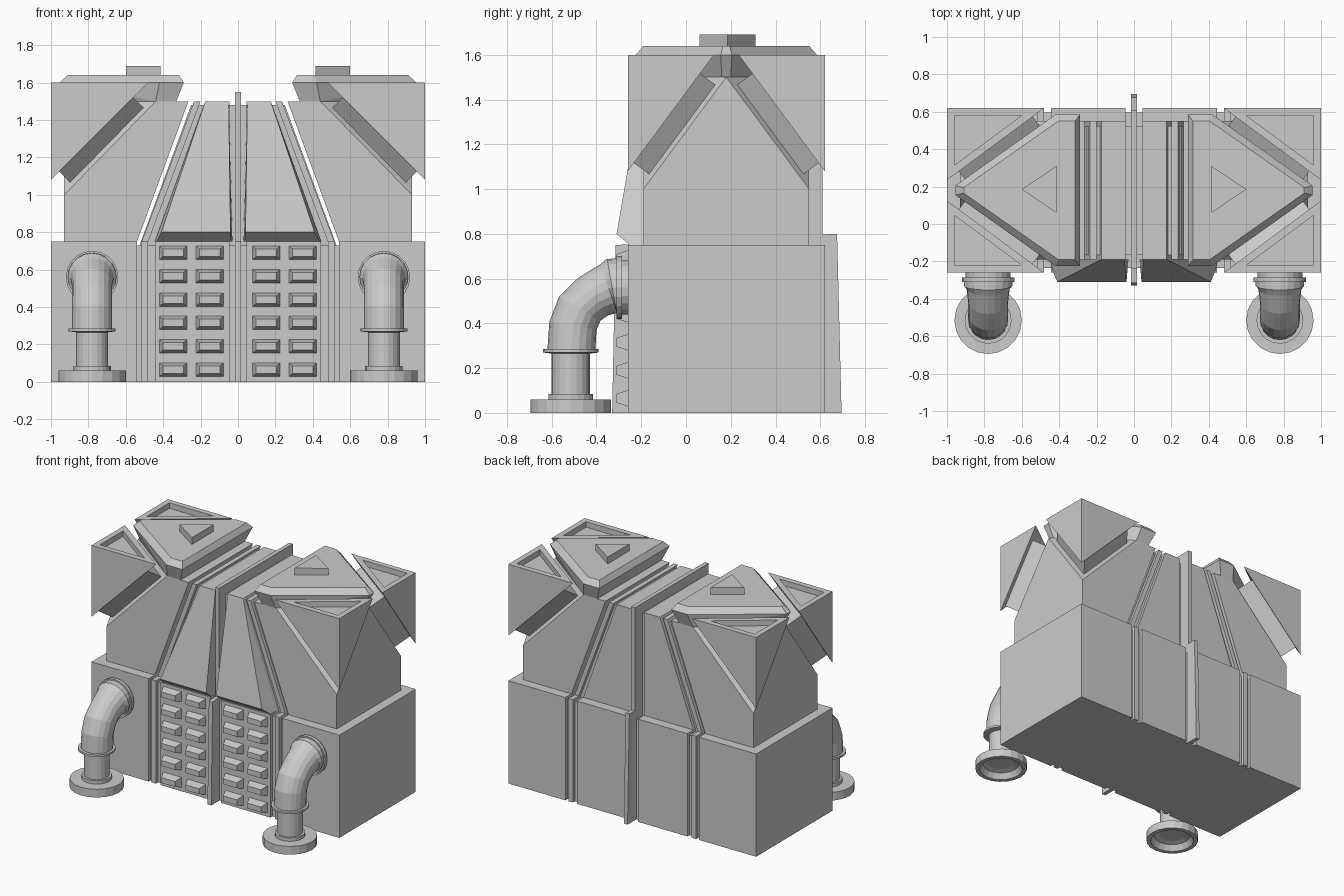
import bpy, bmesh
from math import sin, cos, pi, radians
from mathutils import Vector

if "Cube" in bpy.data.objects:
    bpy.data.objects.remove(bpy.data.objects["Cube"])

YC = 0.18  # middle plane of the housing, front to back


def finish(bm, name):
    bmesh.ops.recalc_face_normals(bm, faces=bm.faces[:])
    me = bpy.data.meshes.new(name)
    bm.to_mesh(me)
    bm.free()
    ob = bpy.data.objects.new(name, me)
    bpy.context.collection.objects.link(ob)
    return ob


def add_hull(bm, pts):
    vs = [bm.verts.new(p) for p in pts]
    bmesh.ops.convex_hull(bm, input=vs)


def clean(bm):
    bmesh.ops.dissolve_limit(bm, angle_limit=radians(0.5), verts=bm.verts[:], edges=bm.edges[:])


def hulls(name, groups):
    bm = bmesh.new()
    for pts in groups:
        add_hull(bm, pts)
    clean(bm)
    return finish(bm, name)


def slab(poly, y0, y1):
    """x-z outline stretched from y0 to y1"""
    return [(x, y, z) for x, z in poly for y in (y0, y1)]


def box(x0, x1, y0, y1, z0, z1):
    return slab([(x0, z0), (x1, z0), (x1, z1), (x0, z1)], y0, y1)


def mir(pts, sx):
    return [(sx * x, y, z) for x, y, z in pts]


# Recessed cores that show at the bottom of the grooves
hulls("base_core", [box(-.6, .6, -.235, .595, 0, .73)])
hulls("upper_core", [slab([(-.53, .72), (.53, .72), (.25, 1.48), (-.25, 1.48)], -.165, .525)])

# Central spine fin
hulls("spine_fin", [
    [(x, y, z) for x in (-.015, .015)
     for y, z in ((-.33, 0), (-.315, .75), (.675, .8), (.695, 0))],
    box(-.015, .015, -.24, .61, .7, 1.55)])

for sx, side in ((-1, "left"), (1, "right")):
    # Base blocks and ribs
    hulls(side + "_base_block", [mir(box(.54, 1, -.26, .62, 0, .75), sx)])
    hulls(side + "_base_rib", [mir(box(.48, .515, -.26, .62, 0, .75), sx)])
    hulls(side + "_base_panel", [mir(box(.045, .445, -.26, .62, 0, .75), sx)])

    # Leaning rib and centre panel with a sloped front hood
    hulls(side + "_upper_rib", [mir(slab([(.48, .75), (.515, .75), (.235, 1.5), (.2, 1.5)], -.19, .55), sx)])
    hulls(side + "_upper_panel", [mir(slab([(.045, .75), (.445, .75), (.175, 1.5), (.045, 1.5)], -.19, .55), sx)])
    hulls(side + "_front_hood", [mir([
        (.03, -.19, .75), (.445, -.19, .75), (.04, -.25, .75), (.435, -.25, .75),
        (.04, -.31, .8), (.41, -.31, .8), (.05, -.19, 1.5), (.175, -.19, 1.5)], sx)])

    # Upper housing with its two outer corners sliced off
    bm = bmesh.new()
    add_hull(bm, mir(slab([(.54, .75), (.93, .75), (.93, 1.5), (.265, 1.5)], -.19, .55), sx))
    clean(bm)
    for sy in (-1, 1):
        n = Vector((sx / .49, sy / .37, 1 / .5)).normalized()
        geom = bm.verts[:] + bm.edges[:] + bm.faces[:]
        bmesh.ops.bisect_plane(bm, geom=geom, dist=1e-5, plane_co=(sx * .93, YC, 1.5),
                               plane_no=n, clear_outer=True)
        bmesh.ops.holes_fill(bm, edges=[e for e in bm.edges if e.is_boundary], sides=0)
    finish(bm, side + "_upper_housing")

    for sy, end in ((-1, "front"), (1, "back")):
        n = Vector((sx / .49, sy / .37, 1 / .5)).normalized()
        # Spacer wedge between housing and corner block
        tri = [Vector((sx * .93, YC + sy * .37, 1.0)), Vector((sx * .93, YC, 1.5)),
               Vector((sx * .44, YC + sy * .37, 1.5))]
        c = sum(tri, Vector()) / 3
        tri = [c + (p - c) * .8 for p in tri]
        hulls(f"{side}_{end}_spacer", [[p + n * d for p in tri for d in (-.02, .125)]])

        # Corner block with a recessed triangular top
        bm = bmesh.new()
        yo = YC + sy * .44
        add_hull(bm, [(sx, yo, 1.6), (sx, yo, 1.08), (sx, yo - sy * .385, 1.6), (sx * .48, yo, 1.6)])
        bmesh.ops.recalc_face_normals(bm, faces=bm.faces[:])
        top = max(bm.faces, key=lambda f: f.normal.z)
        bmesh.ops.inset_region(bm, faces=[top], thickness=.04, use_even_offset=True)
        r = bmesh.ops.extrude_discrete_faces(bm, faces=[top])
        bmesh.ops.translate(bm, verts=r["faces"][0].verts[:], vec=(0, 0, -.04))
        finish(bm, f"{side}_{end}_corner_block")

    # Roof cap: flared underside, bevelled top, blunt tip
    def ring(x0, xs, tip, h, blunt, z):
        return [(sx * x, YC + s * y, z) for s in (-1, 1)
                for x, y in ((x0, h), (xs, h), (tip, blunt))]
    low, mid, up = (ring(.33, .44, .90, .37, .02, 1.5), ring(.29, .42, .955, .405, .025, 1.6),
                    ring(.315, .405, .91, .37, .015, 1.64))
    hulls(side + "_roof_cap", [low + mid + up])

    # Triangular knob
    hulls(side + "_roof_knob", [[(sx * x, y, z) for x, y in ((.6, .185), (.415, .31), (.415, .06))
                                 for z in (1.62, 1.69)]])

    # Front louvres
    groups = []
    for cx in (.152, .347):
        for i in range(6):
            cz = .065 + i * .125
            groups.append([(sx * cx + a * w, y, cz + b * h) for a in (-1, 1) for b in (-1, 1)
                           for y, w, h in ((-.255, .075, .038), (-.31, .055, .02))])
    hulls(side + "_louvres", groups)

    # Elbow pipe swept through rings: (y, z, tilt in degrees, radius)
    path = [(-.515, .05, 0, .09), (-.515, .04, 0, .125), (-.515, 0, 0, .15),
            (-.515, 0, 0, .18), (-.515, .06, 0, .18), (-.515, .06, 0, .1),
            (-.515, .085, 0, .1), (-.515, .085, 0, .085), (-.515, .265, 0, .085),
            (-.515, .27, 0, .125), (-.515, .285, 0, .125), (-.512, .285, 0, .107),
            (-.505, .39, 10, .107), (-.475, .465, 30, .107), (-.415, .52, 52, .107),
            (-.345, .555, 70, .115), (-.33, .56, 80, .13), (-.31, .56, 90, .13),
            (-.31, .56, 90, .14), (-.285, .56, 90, .14), (-.285, .56, 90, .12),
            (-.25, .56, 90, .12)]
    N = 20
    bm = bmesh.new()
    rows = []
    for y, z, t, rad in path:
        t = radians(t)
        rows.append([bm.verts.new((sx * .78 + rad * cos(2 * pi * k / N),
                                   y + rad * sin(2 * pi * k / N) * cos(t),
                                   z - rad * sin(2 * pi * k / N) * sin(t))) for k in range(N)])
    for a, b in zip(rows, rows[1:]):
        for k in range(N):
            j = (k + 1) % N
            bm.faces.new((a[k], a[j], b[j], b[k]))
    bm.faces.new(rows[0])
    bm.faces.new(rows[-1])
    finish(bm, side + "_elbow_pipe")
